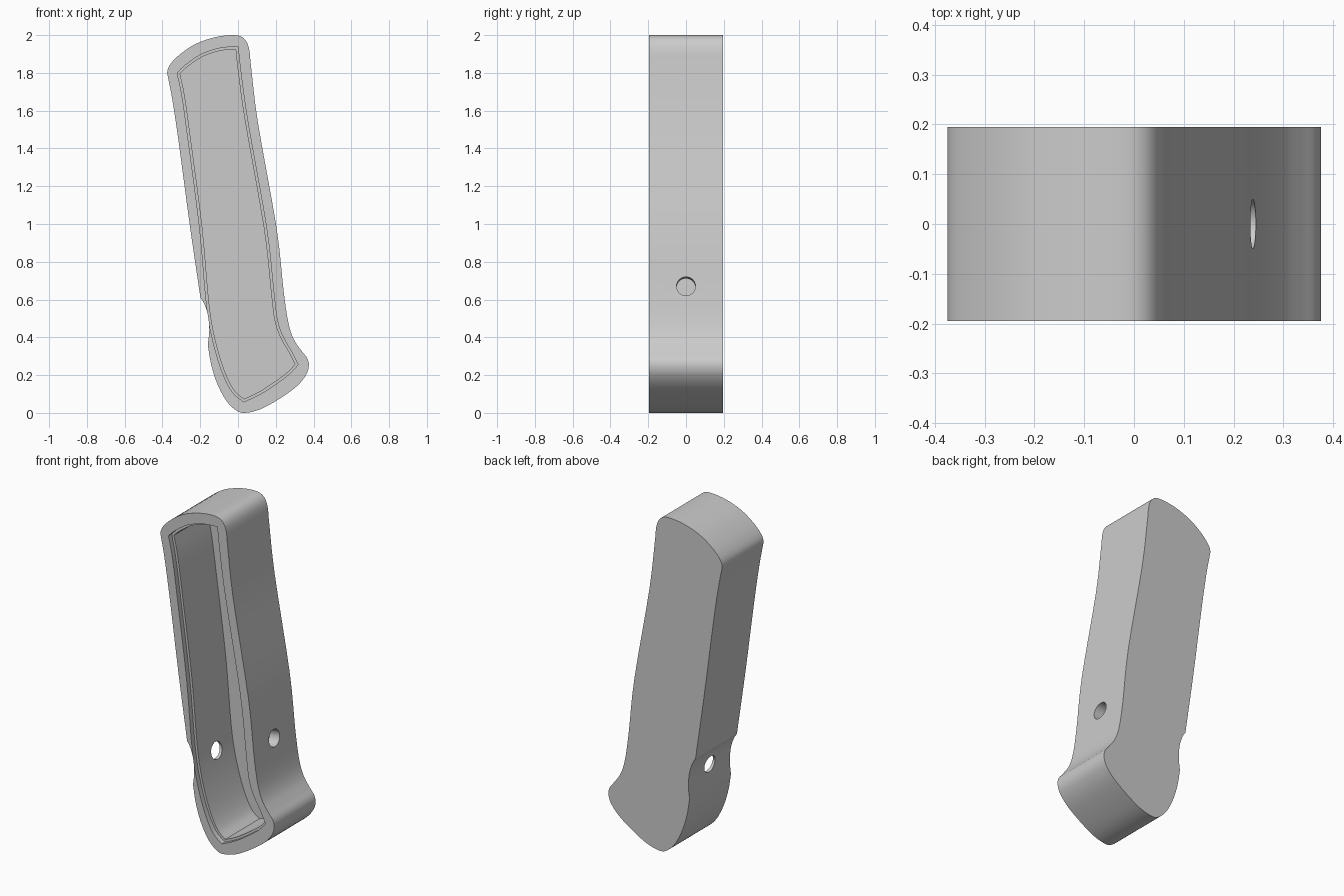
import bpy, bmesh, math
from mathutils import Vector, Matrix

if "Cube" in bpy.data.objects:
    bpy.data.objects.remove(bpy.data.objects["Cube"])

HALF = 0.195


def spline(pts, steps=4):
    """Catmull-Rom curve through an open run of points (last point left out)."""
    p = [Vector(a) for a in pts]
    p = [2 * p[0] - p[1]] + p + [2 * p[-1] - p[-2]]
    out = []
    for i in range(1, len(p) - 2):
        a, b, c, d = p[i - 1:i + 3]
        for k in range(steps):
            t = k / steps
            out.append(0.5 * (2 * b + (c - a) * t + (2 * a - 5 * b + 4 * c - d) * t * t
                              + (3 * b - a - 3 * c + d) * t ** 3))
    return out


def outline(*runs):
    """Closed outline from runs; each run ends where the next one begins."""
    return [q for i, r in enumerate(runs) for q in spline(r + [runs[(i + 1) % len(runs)][0]])]


def inset(pts, d):
    """Move a clockwise outline inward by d."""
    out = []
    for i, p in enumerate(pts):
        a = (p - pts[i - 1]).normalized()
        b = (pts[(i + 1) % len(pts)] - p).normalized()
        na, nb = Vector((a.y, -a.x)), Vector((b.y, -b.x))
        out.append(p + (na + nb) * d / (1 + na.dot(nb)))
    return out


def link(name, bm):
    me = bpy.data.meshes.new(name)
    bm.to_mesh(me)
    bm.free()
    ob = bpy.data.objects.new(name, me)
    bpy.context.scene.collection.objects.link(ob)
    return ob


def peg(name, x, z, tilt):
    """Round hole cutter pointing through a side wall."""
    bm = bmesh.new()
    bmesh.ops.create_cone(bm, cap_ends=True, segments=40, radius1=0.05, radius2=0.05, depth=0.2,
                          matrix=Matrix.Translation((x, 0, z))
                          @ Matrix.Rotation(math.pi / 2 - tilt, 4, 'Y'))
    ob = link(name, bm)
    ob.hide_render = True
    return ob


# Outer grip profile, clockwise from the top right
outer = outline(
    [(0.066, 1.86), (0.105, 1.54), (0.204, 0.98), (0.241, 0.65), (0.266, 0.48),
     (0.295, 0.39), (0.335, 0.33), (0.366, 0.29), (0.375, 0.25), (0.36, 0.20), (0.31, 0.14),
     (0.22, 0.075), (0.12, 0.02), (0.035, 0.0), (-0.015, 0.017), (-0.066, 0.07),
     (-0.112, 0.16), (-0.143, 0.26)],
    [(-0.160, 0.36), (-0.152, 0.44), (-0.160, 0.52), (-0.180, 0.58)],
    [(-0.199, 0.61), (-0.256, 1.0), (-0.315, 1.44), (-0.348, 1.66), (-0.369, 1.77),
     (-0.374, 1.81), (-0.355, 1.85), (-0.305, 1.90), (-0.225, 1.953), (-0.125, 1.988),
     (-0.035, 2.0), (0.015, 1.993), (0.045, 1.965), (0.060, 1.92)])

# Inner edge of the rim
rim = outline(
    [(0.000, 1.94), (0.014, 1.81), (0.052, 1.54), (0.151, 0.98), (0.188, 0.65), (0.208, 0.49),
     (0.240, 0.40), (0.280, 0.33)],
    [(0.318, 0.255), (0.265, 0.20), (0.16, 0.125), (0.09, 0.085)],
    [(0.030, 0.058), (-0.03, 0.11), (-0.085, 0.22), (-0.135, 0.39), (-0.167, 0.58),
     (-0.203, 0.98), (-0.263, 1.44), (-0.295, 1.67)],
    [(-0.322, 1.80), (-0.28, 1.84), (-0.20, 1.895), (-0.10, 1.93)])
cavity = inset(rim, 0.014)

# Shell: back, outer walls, front rim, step, cavity walls and floor
bm = bmesh.new()


def loop(pts, y):
    return [bm.verts.new((p.x, y, p.y)) for p in pts]


def wall(a, b):
    for i in range(len(a)):
        bm.faces.new((a[i - 1], a[i], b[i], b[i - 1]))


def edges(vs):
    return [bm.edges.get((vs[i - 1], vs[i])) for i in range(len(vs))]


back, front = loop(outer, HALF), loop(outer, -HALF)
lip, step = loop(rim, -HALF), loop(rim, -HALF + 0.03)
mouth, floor = loop(cavity, -HALF + 0.03), loop(cavity, 0.155)
for a, b in ((back, front), (lip, step), (step, mouth), (mouth, floor)):
    wall(a, b)
bm.faces.new(back)
bm.faces.new(floor)
bmesh.ops.triangle_fill(bm, use_beauty=True, edges=edges(front) + edges(lip))
bmesh.ops.recalc_face_normals(bm, faces=bm.faces[:])
grip = link("grip_shell", bm)

# Two holes through the side walls
cutters = [peg("right_hole_cutter", 0.235, 0.67, 0.13),
           peg("left_hole_cutter", -0.15, 0.495, 0.05)]
for c in cutters:
    mod = grip.modifiers.new(c.name, 'BOOLEAN')
    mod.operation = 'DIFFERENCE'
    mod.solver = 'EXACT'
    mod.object = c
bpy.context.view_layer.update()
cut = bpy.data.meshes.new_from_object(grip.evaluated_get(bpy.context.evaluated_depsgraph_get()))
grip.modifiers.clear()
if len(cut.polygons):
    grip.data = cut
for c in cutters:
    bpy.data.objects.remove(c)

# Smooth the curved walls, keep the rims crisp
bpy.ops.object.select_all(action='DESELECT')
bpy.context.view_layer.objects.active = grip
grip.select_set(True)
bpy.ops.object.shade_smooth_by_angle(angle=math.radians(25))
